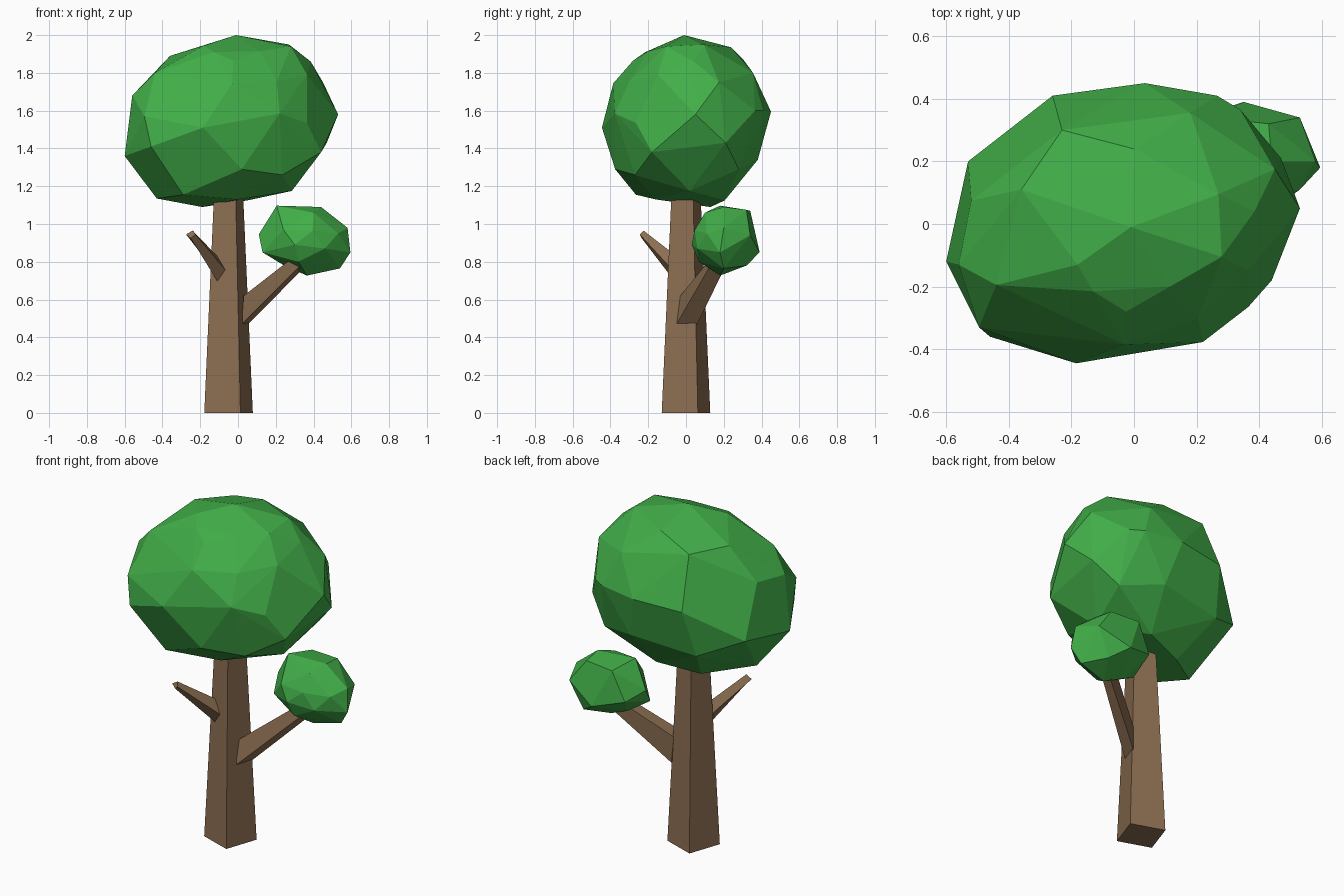
import bpy, bmesh, math


def material(name, rgb):
    m = bpy.data.materials.new(name)
    m.diffuse_color = (*rgb, 1)
    return m


BARK = material("bark brown", (0.26, 0.155, 0.082))
LEAF = material("leaf green", (0.053, 0.42, 0.065))


def finish(name, bm, mat):
    bmesh.ops.recalc_face_normals(bm, faces=bm.faces)
    mesh = bpy.data.meshes.new(name)
    bm.to_mesh(mesh)
    bm.free()
    mesh.materials.append(mat)
    bpy.context.collection.objects.link(bpy.data.objects.new(name, mesh))


def tapered_limb(name, start, end):
    """Four-sided limb joining two matching end quads."""
    bm = bmesh.new()
    a = [bm.verts.new(p) for p in start]
    b = [bm.verts.new(p) for p in end]
    bm.faces.new(a)
    bm.faces.new(b)
    for i in range(4):
        j = (i + 1) % 4
        bm.faces.new((a[i], a[j], b[j], b[i]))
    finish(name, bm, BARK)


def faceted_crown(name, points):
    """Chunky foliage: convex hull with nearly flat facets merged."""
    bm = bmesh.new()
    for p in points:
        bm.verts.new(p)
    hull = bmesh.ops.convex_hull(bm, input=bm.verts)
    inside = {v for v in hull["geom_interior"] if isinstance(v, bmesh.types.BMVert)}
    bmesh.ops.delete(bm, geom=list(inside), context='VERTS')
    bmesh.ops.dissolve_limit(bm, angle_limit=math.radians(4),
                             verts=bm.verts, edges=bm.edges)
    finish(name, bm, LEAF)


def square(radius, z):
    angles = [math.radians(26 + 90 * i) for i in range(4)]
    return [(-0.05 + radius * math.cos(t), radius * math.sin(t), z) for t in angles]


# Trunk, turned square, tapering up into the crown
tapered_limb("trunk", square(0.143, 0), square(0.081, 1.25))

# Right branch carrying the small crown
tapered_limb("right_branch",
             [(0.02, -0.05, 0.47), (0.055, 0.06, 0.47), (0.045, 0.05, 0.62), (0.03, -0.03, 0.62)],
             [(0.35, 0.14, 0.80), (0.38, 0.22, 0.80), (0.32, 0.21, 0.84), (0.30, 0.14, 0.83)])

# Bare left branch stub
tapered_limb("left_branch",
             [(-0.105, -0.055, 0.69), (-0.065, -0.07, 0.755), (-0.11, -0.05, 0.83), (-0.135, -0.04, 0.765)],
             [(-0.25, -0.235, 0.925), (-0.225, -0.245, 0.945), (-0.24, -0.225, 0.965), (-0.275, -0.225, 0.945)])

# Main crown, from the top ring downwards
faceted_crown("main_crown", [
    (-0.01, -0.01, 2.0), (-0.18, -0.13, 1.945), (-0.36, 0.11, 1.89),
    (0.27, 0.095, 1.95), (0.28, -0.105, 1.94), (0.0, 0.24, 1.935),
    (-0.23, 0.30, 1.875), (0.18, 0.355, 1.80), (0.385, 0.04, 1.86),
    (-0.13, -0.215, 1.91), (-0.025, -0.28, 1.865), (0.115, -0.2, 1.915),
    (-0.44, -0.195, 1.80), (-0.56, -0.13, 1.68), (-0.52, 0.075, 1.70),
    (-0.03, -0.385, 1.745), (0.205, -0.30, 1.755), (0.365, -0.15, 1.79),
    (0.45, 0.175, 1.75), (0.53, 0.05, 1.58), (0.365, -0.265, 1.535),
    (0.22, -0.377, 1.585), (-0.185, -0.445, 1.51), (-0.495, -0.33, 1.57),
    (0.035, 0.45, 1.595), (0.265, 0.41, 1.60), (0.34, 0.365, 1.60),
    (-0.26, 0.41, 1.58), (-0.53, 0.20, 1.40), (-0.60, -0.12, 1.36),
    (0.47, 0.21, 1.43), (0.44, -0.18, 1.38), (-0.46, -0.36, 1.41),
    (0.02, -0.375, 1.29), (0.235, -0.27, 1.26), (-0.29, -0.265, 1.155),
    (-0.43, -0.05, 1.135), (-0.19, 0.13, 1.09), (0.285, 0.02, 1.175),
    (0.05, 0.205, 1.125), (0.10, 0.38, 1.34), (-0.30, 0.33, 1.30),
    (0.34, 0.28, 1.29), (0.0, -0.16, 1.13)])

# Small crown on the right branch
faceted_crown("small_crown", [
    (0.205, 0.18, 1.097), (0.44, 0.20, 1.09), (0.43, 0.32, 1.075),
    (0.25, 0.34, 1.07), (0.40, 0.10, 1.06), (0.58, 0.20, 0.98),
    (0.595, 0.18, 0.85), (0.53, 0.34, 0.94), (0.35, 0.39, 0.85),
    (0.54, 0.20, 0.765), (0.365, 0.18, 0.727), (0.245, 0.20, 0.78),
    (0.13, 0.15, 0.85), (0.11, 0.22, 0.945), (0.395, 0.045, 0.965),
    (0.24, 0.06, 0.97), (0.46, 0.06, 0.87), (0.30, 0.03, 0.89),
    (0.53, 0.11, 0.95), (0.17, 0.33, 0.90), (0.32, 0.07, 0.80),
    (0.45, 0.32, 0.78)])
